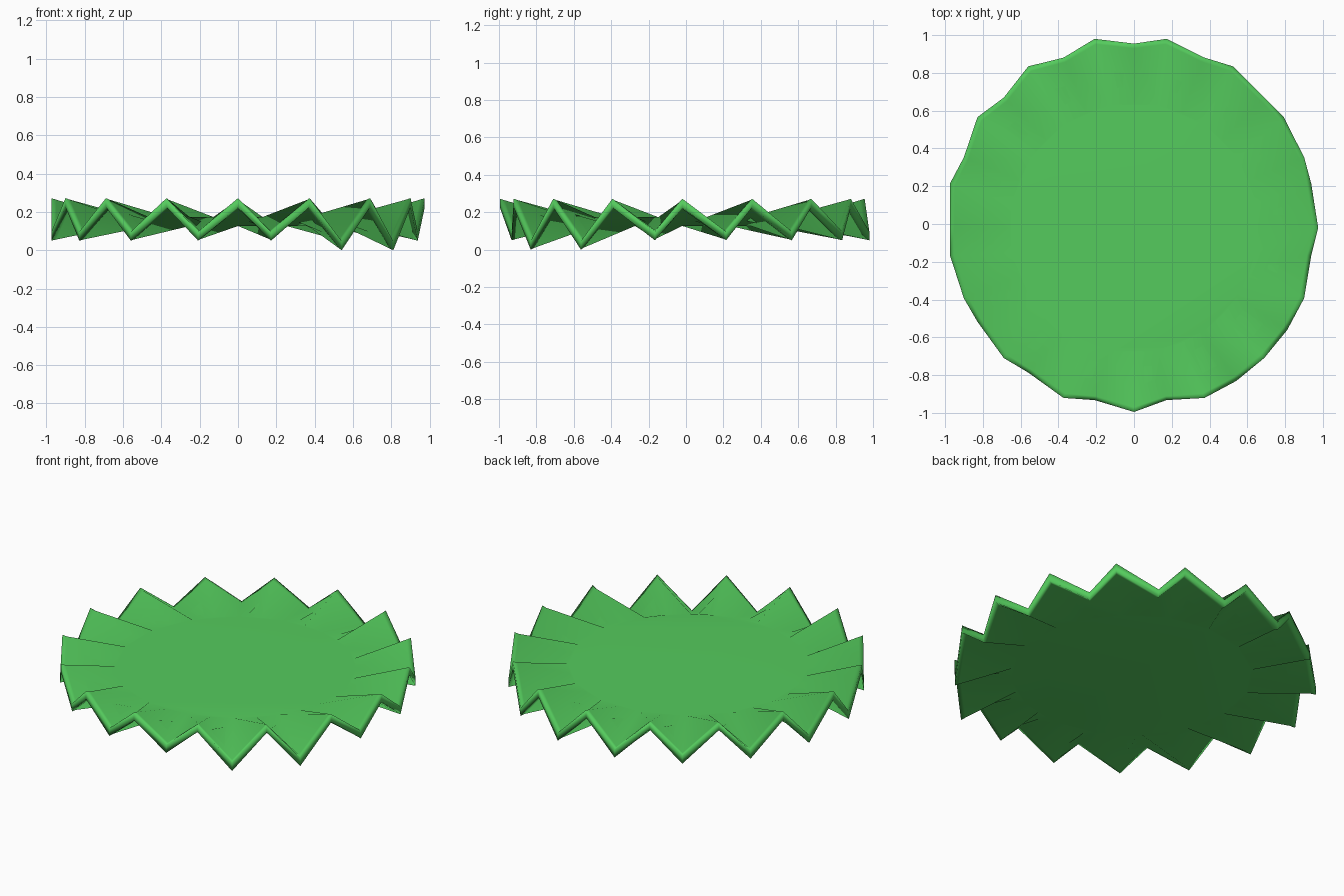
import bpy, bmesh, math
from mathutils import Vector

if "Cube" in bpy.data.objects:
    bpy.data.objects.remove(bpy.data.objects["Cube"])

SIDES = 32
R_IN, R_OUT = 0.66, 0.975
MID, HALF = 0.15, 0.0235            # disc height and half thickness
CENTRE = Vector((0, -0.02, MID))


def flat_point(i, r):
    a = 2 * math.pi * i / SIDES
    return CENTRE + Vector((r * math.sin(a), -r * math.cos(a), 0))


def rim_point(i):
    """Even points are raised, odd points droop and drift slightly."""
    p = flat_point(i, R_OUT)
    if i % 2 == 0:
        p.z += 0.0985
    elif i in (3, 5):               # two deepest folds
        p.z = HALF
    else:
        p += Vector((-0.018, 0.044, -0.0765))
    return p


bm = bmesh.new()


def ring(t, side):
    out = []
    for i in range(SIDES):
        p = flat_point(i, R_IN).lerp(rim_point(i), t)
        out.append(bm.verts.new(p + Vector((0, 0, side * HALF))))
    return out


# Rings run from the flat top, over the wavy rim, to the flat underside
rings = [ring(0, 1), ring(0.92, 1), ring(1, 1),
         ring(1, -1), ring(0.92, -1), ring(0, -1)]
for a, b in zip(rings, rings[1:]):
    for i in range(SIDES):
        j = (i + 1) % SIDES
        bm.faces.new((a[i], b[i], b[j], a[j]))
bm.faces.new(rings[0])
bm.faces.new(rings[-1][::-1])
bmesh.ops.recalc_face_normals(bm, faces=bm.faces)
for f in bm.faces:
    f.smooth = True

mesh = bpy.data.meshes.new("lettuce_leaf")
bm.to_mesh(mesh)
bm.free()
leaf = bpy.data.objects.new("lettuce_leaf", mesh)
bpy.context.collection.objects.link(leaf)

# Fresh green
green = bpy.data.materials.new("leaf_green")
green.diffuse_color = (0.09, 0.60, 0.11, 1)
green.use_nodes = True
green.node_tree.nodes["Principled BSDF"].inputs["Base Color"].default_value = green.diffuse_color
mesh.materials.append(green)
